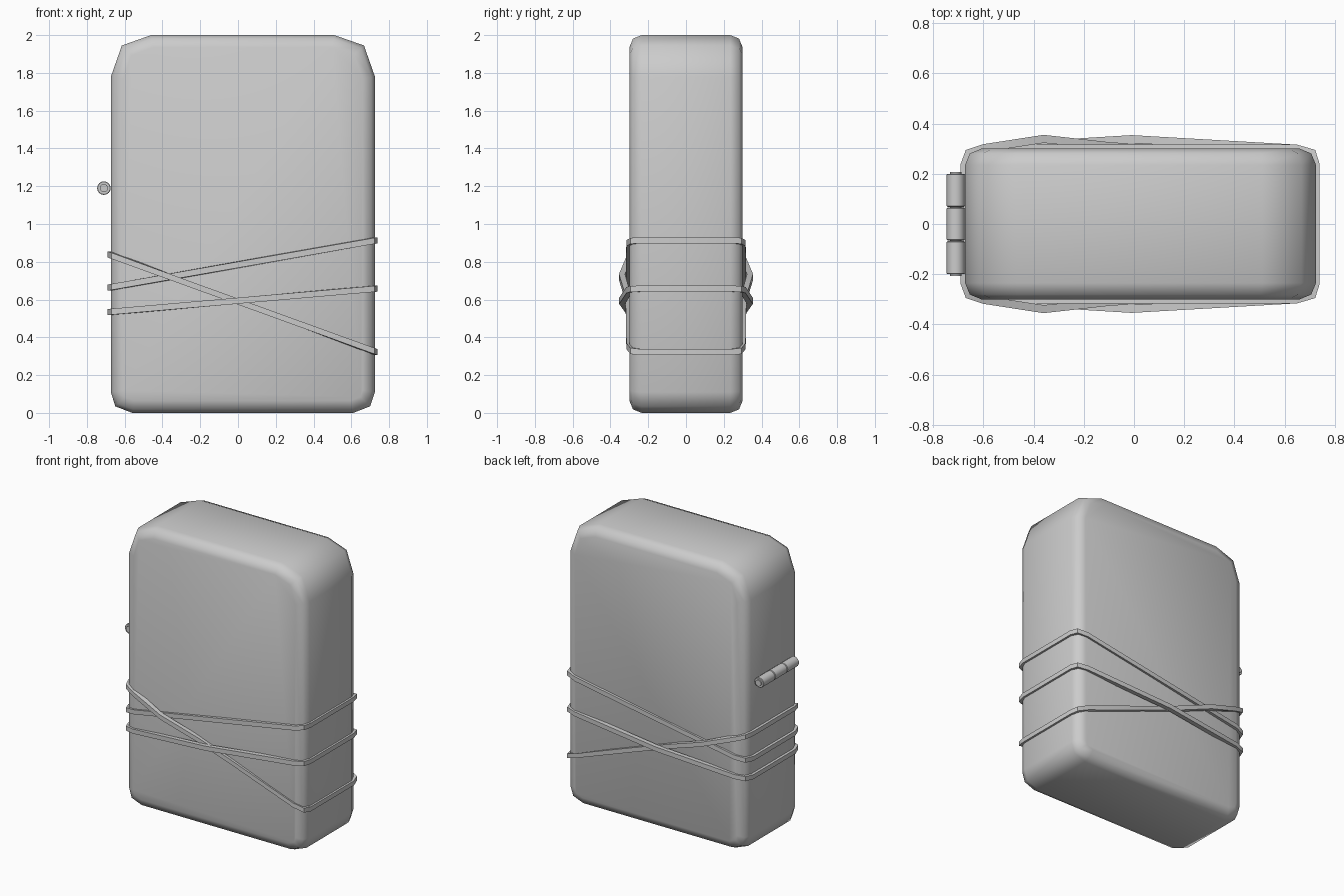
import bpy, bmesh, math

if "Cube" in bpy.data.objects:
    bpy.data.objects.remove(bpy.data.objects["Cube"])

def make_object(name, bm, angle):
    bmesh.ops.recalc_face_normals(bm, faces=bm.faces)
    mesh = bpy.data.meshes.new(name)
    bm.to_mesh(mesh)
    bm.free()
    ob = bpy.data.objects.new(name, mesh)
    bpy.context.collection.objects.link(ob)
    bpy.ops.object.select_all(action='DESELECT')
    ob.select_set(True)
    bpy.context.view_layer.objects.active = ob
    bpy.ops.object.shade_smooth_by_angle(angle=math.radians(angle))
    return ob

# body: chamfered front outline, extruded front to back, rim rounded
outline = [(-0.46, 2), (0.51, 2), (0.667, 1.945), (0.725, 1.78), (0.725, 0.11),
           (0.70, 0.035), (0.61, 0), (-0.56, 0), (-0.65, 0.035), (-0.673, 0.11),
           (-0.673, 1.78), (-0.615, 1.945)]
bm = bmesh.new()
front = bm.faces.new([bm.verts.new((x, -0.3, z)) for x, z in outline])
ext = bmesh.ops.extrude_face_region(bm, geom=[front], use_keep_orig=True)
for v in ext['geom']:
    if isinstance(v, bmesh.types.BMVert):
        v.co.y = 0.3
bmesh.ops.recalc_face_normals(bm, faces=bm.faces)
rim = [e for e in bm.edges if abs(e.verts[0].co.y - e.verts[1].co.y) < 0.01]
bmesh.ops.bevel(bm, geom=rim, offset=0.065, segments=2, profile=0.5,
                affect='EDGES', clamp_overlap=False)
make_object("body", bm, 50)

# straps: flat bands wrapped round the body, tilted, bulging where they cross
def strap(name, z_left, z_right, bulges):
    half = [(0.739, 0.24), (0.722, 0.295), (0.65, 0.316)] + bulges + \
           [(-0.60, 0.318), (-0.67, 0.295), (-0.692, 0.235)]
    path = half + [(x, -y) for x, y in reversed(half)]
    bm = bmesh.new()
    rings = []
    for x, y in path:
        z = z_left + (z_right - z_left) * (x + 0.68) / 1.41
        rings.append([bm.verts.new((x * s, y * t, z + h)) for s, t, h in
                      ((1, 1, -0.016), (1, 1, 0.016), (0.965, 0.91, 0.016), (0.965, 0.91, -0.016))]
                     if abs(x) > 0.59 else
                     [bm.verts.new((x, y * t, z + h)) for t, h in
                      ((1, -0.016), (1, 0.016), (0.91, 0.016), (0.91, -0.016))])
    for i, a in enumerate(rings):
        b = rings[(i + 1) % len(rings)]
        for k in range(4):
            bm.faces.new((a[k], a[(k + 1) % 4], b[(k + 1) % 4], b[k]))
    make_object(name, bm, 30)

strap("strap_upper", 0.665, 0.912, [])
strap("strap_lower", 0.535, 0.657, [(-0.01, 0.354)])
strap("strap_crossing", 0.835, 0.325, [(0.18, 0.318), (-0.08, 0.324), (-0.36, 0.355)])

# hinge: three knuckles on a pin running front to back
def rod(name, radius, y, length, bevel):
    bm = bmesh.new()
    bmesh.ops.create_cone(bm, cap_ends=True, segments=16, radius1=radius,
                          radius2=radius, depth=length)
    if bevel:
        caps = [e for e in bm.edges if abs(e.verts[0].co.z - e.verts[1].co.z) < 1e-4]
        bmesh.ops.bevel(bm, geom=caps, offset=bevel, segments=1, affect='EDGES')
    ob = make_object(name, bm, 30)
    ob.location = (-0.71, y, 1.19)
    ob.rotation_euler.x = math.pi / 2

for i in (-1, 0, 1):
    rod(f"hinge_knuckle_{i + 2}", 0.036, i * 0.134, 0.131, 0.003)
rod("hinge_pin", 0.022, 0, 0.416, 0)
